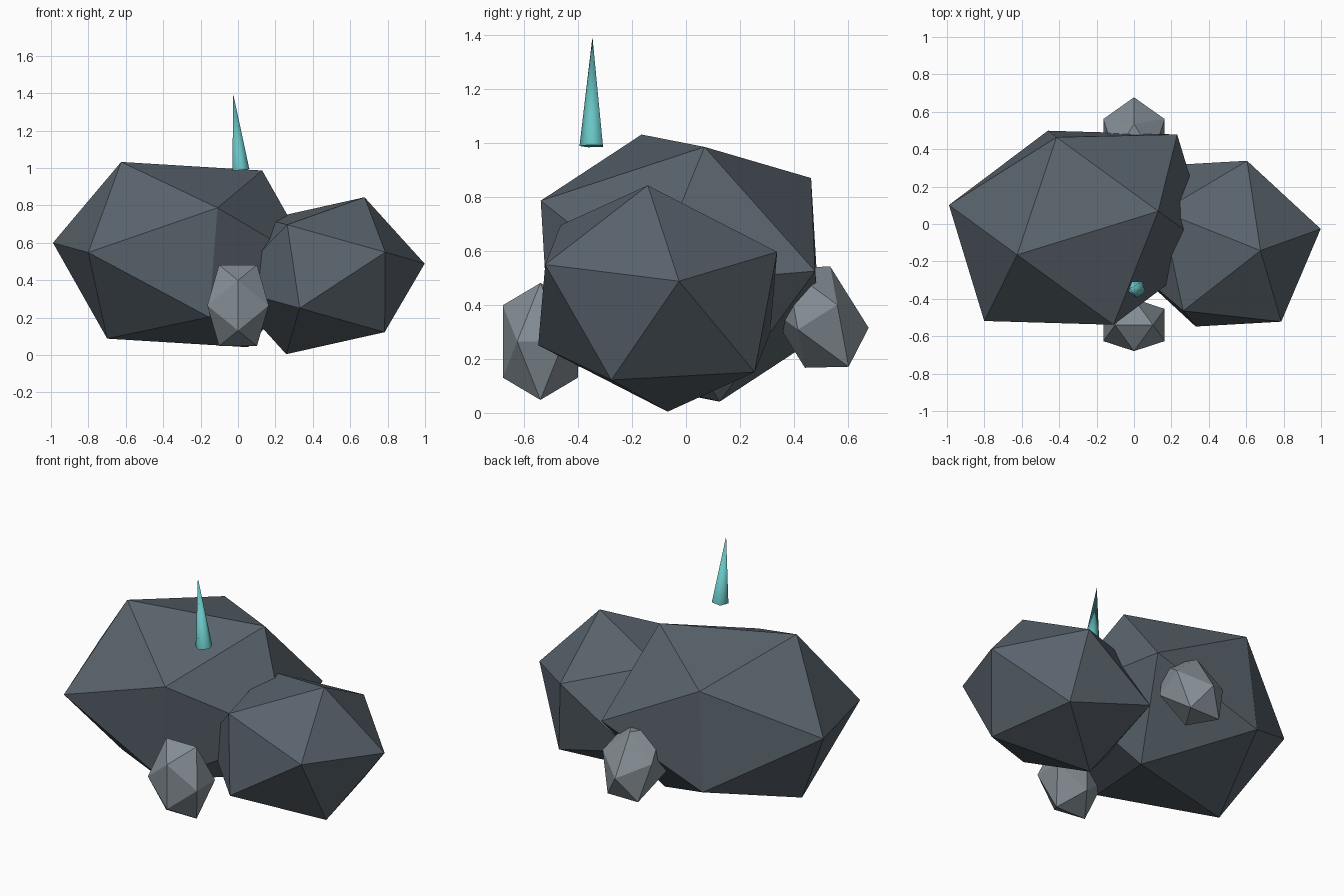
import bpy, bmesh, math
from mathutils import Vector

if "Cube" in bpy.data.objects:
    bpy.data.objects.remove(bpy.data.objects["Cube"])


def material(name, rgb):
    m = bpy.data.materials.new(name)
    m.diffuse_color = (*rgb, 1)
    m.use_nodes = True
    m.node_tree.nodes["Principled BSDF"].inputs["Base Color"].default_value = m.diffuse_color
    return m


dark = material("dark_stone", (0.10, 0.125, 0.15))
light = material("light_stone", (0.23, 0.27, 0.30))
teal = material("teal_crystal", (0.14, 0.55, 0.55))

# Unit icosahedron with its two-fold axes on x, y, z
PHI = (1 + math.sqrt(5)) / 2
CORNERS = []
for s in (-1, 1):
    for t in (-PHI, PHI):
        CORNERS += [Vector(v).normalized() for v in ((t, s, 0), (s, 0, t), (0, t, s))]


def rock(name, loc, scale, rot, mat):
    bm = bmesh.new()
    for c in CORNERS:
        bm.verts.new(c)
    bmesh.ops.convex_hull(bm, input=bm.verts)
    bmesh.ops.recalc_face_normals(bm, faces=bm.faces)
    me = bpy.data.meshes.new(name)
    bm.to_mesh(me)
    bm.free()
    me.materials.append(mat)
    ob = bpy.data.objects.new(name, me)
    bpy.context.collection.objects.link(ob)
    ob.location, ob.scale, ob.rotation_euler = loc, scale, rot
    return ob


# Two large boulders
rock("large_boulder", (-0.285, -0.02, 0.537), (0.752, 0.618, 0.558), (0.08, 0.058, 0.30), dark)
rock("medium_boulder", (0.467, -0.105, 0.424), (0.55, 0.516, 0.436), (-0.116, -0.205, -0.378), dark)

# Two small stones, front upright and back tilted
SMALL = (0.193, 0.164, 0.255)
rock("front_stone", (0, -0.54, 0.265), SMALL, (0, 0, 0), light)
rock("back_stone", (0, 0.488, 0.355), SMALL, (0.56, 0, 0), light)

# Five-sided leaning crystal spike
bpy.ops.mesh.primitive_cone_add(vertices=5, radius1=0.048, radius2=0, depth=0.407,
                                location=(-0.005, -0.347, 1.192),
                                rotation=(0, 0.1, math.pi))
spike = bpy.context.object
spike.name = "crystal_spike"
spike.data.materials.append(teal)
bpy.ops.object.shade_smooth_by_angle(angle=math.radians(80))
